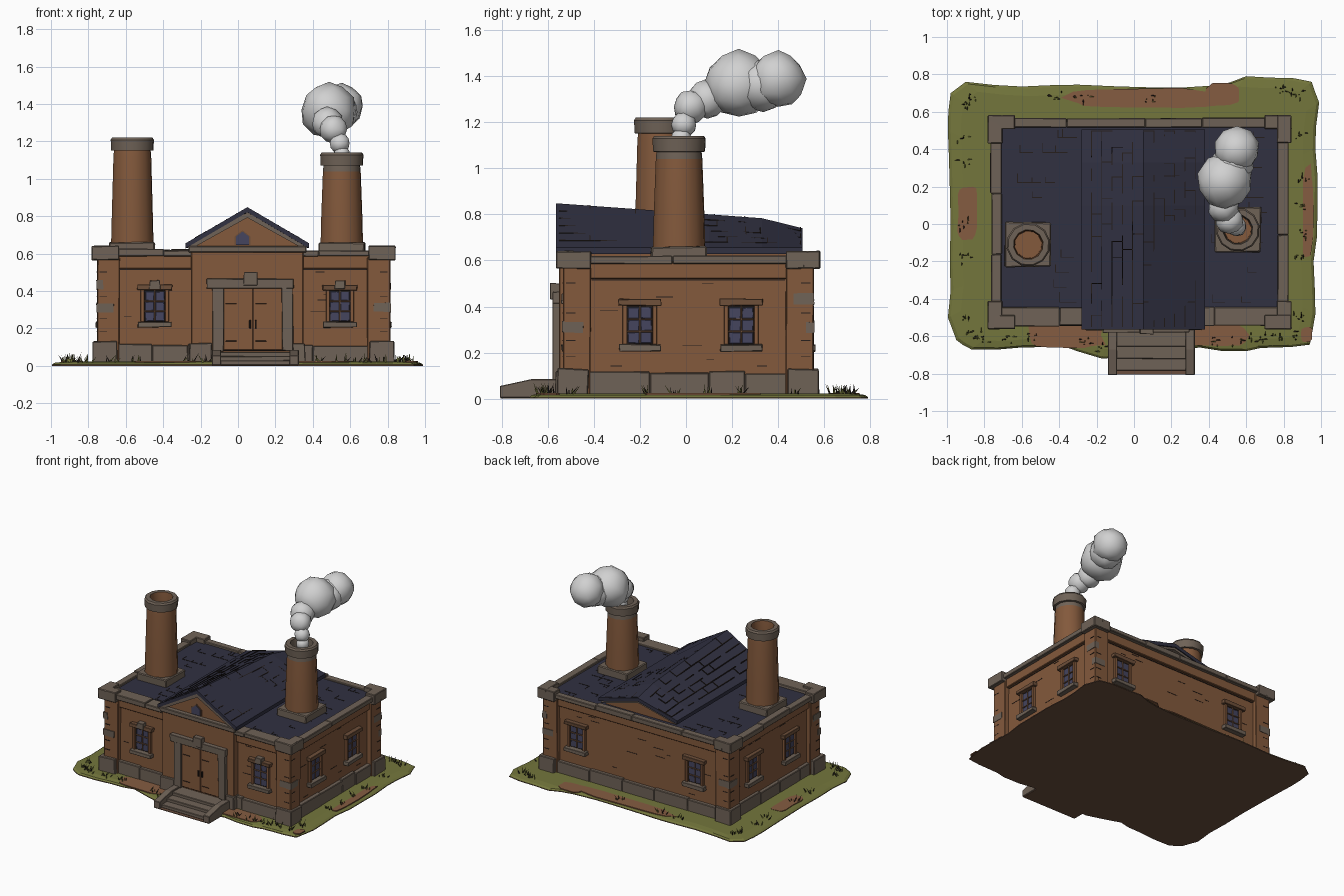
import bpy, bmesh, random
from math import pi, sin, cos
from mathutils import Matrix, Vector

random.seed(7)
if "Cube" in bpy.data.objects:
    bpy.data.objects.remove(bpy.data.objects["Cube"], do_unlink=True)


def material(name, *srgb):
    col = [((c + .055) / 1.055) ** 2.4 for c in srgb] + [1]
    m = bpy.data.materials.new(name)
    m.use_nodes = True
    m.diffuse_color = col
    bsdf = m.node_tree.nodes["Principled BSDF"]
    bsdf.inputs["Base Color"].default_value = col
    bsdf.inputs["Roughness"].default_value = .9
    return m


BRICK = material("brick brown", .515, .35, .235)
TRIM = material("dark trim brown", .43, .31, .225)
STONE = material("stone grey", .435, .385, .34)
SLATE = material("slate blue", .19, .19, .255)
GRASS = material("grass green", .455, .465, .235)
DIRT = material("dirt brown", .52, .36, .255)
SMOKE = material("smoke grey", .82, .82, .82)
GLASS = material("window blue", .27, .27, .37)
LINE = material("outline dark", .15, .12, .11)
EARTH = material("earth brown", .42, .31, .245)


def box(bm, x0, x1, y0, y1, z0, z1, mat=0, M=Matrix(), jit=0):
    size = Matrix.Diagonal((x1 - x0, y1 - y0, z1 - z0, 1))
    at = Matrix.Translation(((x0 + x1) / 2, (y0 + y1) / 2, (z0 + z1) / 2))
    vs = bmesh.ops.create_cube(bm, size=1, matrix=M @ at @ size)["verts"]
    for v in vs:
        v.co += Vector([random.uniform(-jit, jit) for _ in range(3)])
        for f in v.link_faces:
            f.material_index = mat


def finish(name, bm, mats, bevel=0, angle=None):
    bmesh.ops.recalc_face_normals(bm, faces=bm.faces)
    me = bpy.data.meshes.new(name)
    bm.to_mesh(me)
    bm.free()
    ob = bpy.data.objects.new(name, me)
    bpy.context.collection.objects.link(ob)
    for m in mats:
        me.materials.append(m)
    if bevel:
        mod = ob.modifiers.new("soft edges", "BEVEL")
        mod.width, mod.segments = bevel, 1
    if angle:
        bpy.ops.object.select_all(action="DESELECT")
        ob.select_set(True)
        bpy.context.view_layer.objects.active = ob
        bpy.ops.object.shade_smooth_by_angle(angle=angle)


def loft(bm, rings, mats):
    """Skin a list of equal rings and cap both ends; mats gives the material of each band."""
    rows = [[bm.verts.new(p) for p in r] for r in rings]
    n = len(rows[0])
    for a, b, m in zip(rows, rows[1:], mats):
        for i in range(n):
            j = (i + 1) % n
            bm.faces.new((a[i], a[j], b[j], b[i])).material_index = m
    bm.faces.new(rows[0][::-1]).material_index = mats[0]
    bm.faces.new(rows[-1]).material_index = mats[-1]


# Ground: uneven rounded plot, dark earth below
corners = [(-.87, -.67), (-.6, -.66), (-.42, -.64), (-.17, -.72), (.1, -.7), (.35, -.66), (.6, -.68), (.75, -.66),
           (.94, -.645), (.97, -.48), (.96, -.2), (.98, .1), (.97, .4), (.99, .65), (.95, .76), (.85, .78), (.6, .79),
           (.42, .74), (.1, .73), (-.3, .745), (-.6, .735), (-.9, .76), (-.98, .7), (-.995, .5), (-.985, .2),
           (-.985, -.2), (-.995, -.5), (-.95, -.62)]
edge = []
for a, b in zip(corners, corners[1:] + corners[:1]):
    mid = Vector(a).lerp(Vector(b), .5)
    edge += [Vector(a), mid + Vector((random.uniform(-.01, .01), random.uniform(-.01, .01)))]
bm = bmesh.new()
loft(bm, [[(p.x * s, p.y * s, z) for p in edge] for s, z in ((1, 0), (1, .006), (.985, .016), (.93, .022))], [0, 1, 1])
box(bm, -.14, .32, -.805, -.5, 0, .004)
finish("ground", bm, [EARTH, GRASS])

# Worn dirt patches
bm = bmesh.new()
for x, y, rx, ry in ((.05, .675, .42, .052), (.47, .69, .1, .06), (-.89, .06, .055, .14), (-.37, -.595, .22, .075),
                     (.42, -.595, .2, .065), (.93, .07, .03, .24), (.925, -.59, .03, .04)):
    pts = []
    for i in range(14):
        a, k = i * pi / 7, random.uniform(.85, 1.08)
        sx, sy = cos(a), sin(a)
        pts.append((x + rx * k * abs(sx) ** .5 * (1 if sx > 0 else -1),
                    y + ry * k * abs(sy) ** .5 * (1 if sy > 0 else -1)))
    loft(bm, [[(px, py, z) for px, py in pts] for z in (.017, .0245)], [0])
finish("dirt_patches", bm, [DIRT])

# Grass tufts around the edge
bm = bmesh.new()
for p in random.sample(edge, 32):
    for k in range(6):
        h = random.uniform(.03, .065)
        lean = Matrix.Rotation(random.uniform(-.8, .8), 4, random.choice("XY"))
        at = Matrix.Translation((p.x * .92 + random.uniform(-.03, .03), p.y * .92 + random.uniform(-.02, .02), .012))
        vs = bmesh.ops.create_cone(bm, segments=3, radius1=.006, radius2=0, depth=h, cap_ends=True,
                                   matrix=at @ lean @ Matrix.Translation((0, 0, h / 2)))["verts"]
        for f in {f for v in vs for f in v.link_faces}:
            f.material_index = k % 2
finish("grass_tufts", bm, [GRASS, LINE])

# Main body, wall frames: local -y points out of each wall
CX, CY, HX, HY = .03, .01, .75, .51
SIDES = []
for k in range(4):
    d, half = ((HY, HX), (HX, HY))[k % 2]
    M = Matrix.Translation((CX, CY, 0)) @ Matrix.Rotation(k * pi / 2, 4, "Z") @ Matrix.Translation((0, -d, 0))
    SIDES.append((M, half))
bm = bmesh.new()
box(bm, CX - HX, CX + HX, CY - HY, CY + HY, .01, .59)
box(bm, -.25, .35, -.55, -.45, .01, .62)
for sx in (-1, 1):
    for sy in (-1, 1):
        x, y = CX + sx * (HX - .027), CY + sy * (HY - .027)
        box(bm, x - .06, x + .06, y - .06, y + .06, .01, .58, jit=.003)
for M, half in SIDES:
    box(bm, -half, half, -.02, 0, .52, .59, 0, M)
finish("brick_walls", bm, [BRICK], .004)

bm = bmesh.new()
box(bm, CX - HX + .002, CX + HX - .002, CY - HY + .002, CY + HY - .002, .58, .605)
finish("flat_roof", bm, [SLATE])


def course(bm, M, u0, u1, out, back, z0, z1, step):
    """A row of uneven stone blocks."""
    u = u0
    while u < u1 - .001:
        v = u + random.uniform(.7, 1.3) * step
        v = u1 if u1 - v < step * .5 else v
        box(bm, u, v, -out - random.uniform(0, .006), back, z0, z1 + random.uniform(-.01, .004), 0, M, .0015)
        u = v


# Stone plinth, cornice and L-shaped corner copings
plinth, cornice = bmesh.new(), bmesh.new()
for (M, half), back in zip(SIDES, (.055, .012, .004, .012)):
    course(plinth, M, -half + .08, half - .08, .025, .02, .01, .115, .22)
    course(cornice, M, -half, half, .042, back, .585, .625, .35)
for x0, x1 in ((-.26, -.14), (.28, .36)):
    box(plinth, x0, x1, -.567, -.49, .01, .12, jit=.003)
course(cornice, Matrix.Translation((0, -.55, 0)), -.265, .365, .012, .06, .605, .645, .4)
for sx in (-1, 1):
    for sy in (-1, 1):
        x, y = CX + sx * (HX - .01), CY + sy * (HY - .01)
        box(plinth, x - .067, x + .067, y - .067, y + .067, .01, .13, jit=.004)
        ox, oy = CX + sx * (HX + .062), CY + sy * (HY + .062)
        for dx, dy in ((.145, .075), (.078, .15)):
            xs, ys = sorted((ox, ox - sx * dx)), sorted((oy, oy - sy * dy))
            box(cornice, *xs, *ys, .565, .638 + dx * .02, jit=.002)
finish("stone_plinth", plinth, [STONE], .004)
finish("stone_cornice", cornice, [STONE], .004)

# Odd stone quoins and brick joints on the walls
quoins, joints = bmesh.new(), bmesh.new()
for k, (M, half) in enumerate(SIDES):
    for s, z in ((-1, .285), (1, (.29, .41)[k % 2])):
        a, b = sorted((s * (half + .035), s * (half - .055)))
        box(quoins, a, b, -.037, 0, z, z + .048, 0, M, .002)
    for i in range(int(half * 16)):
        u, z = random.uniform(-half + .1, half - .2), .14 + .03 * random.randint(0, 12)
        box(joints, u, u + random.uniform(.03, .09), -.002, 0, z, z + .003, 0, M)
    box(joints, -half + .09, half - .09, -.003, 0, .513, .518, 0, M)
    for s in (-1, 1):
        for z in (.18, .25, .37, .5):
            box(joints, s * half - .02, s * half + .02, -.036, -.03, z, z + .004, 0, M)
finish("stone_quoins", quoins, [STONE])
finish("brick_joints", joints, [LINE])


# Windows: trim frame, panes, bars, lintel and sill
def window(name, M, key):
    bm = bmesh.new()
    box(bm, -.06, .06, -.005, 0, .235, .405, 3, M)
    for i in range(2):
        for j in range(3):
            u, z = -.051 + i * .054, .24 + j * .054
            box(bm, u, u + .048, -.008, 0, z, z + .048, 2, M, .002)
    for s in (-1, 1):
        box(bm, s * .065 - .01, s * .065 + .01, -.02, 0, .235, .41, 4, M)
    box(bm, -.004, .004, -.013, 0, .24, .405, 0, M)
    for z in (.288, .342):
        box(bm, -.055, .055, -.013, 0, z, z + .007, 0, M)
    box(bm, -.093, .093, -.035, 0, .405, .433, 0, M, .003)
    box(bm, -.09, .09, -.04, 0, .205, .235, 1, M, .003)
    if key:
        box(bm, -.028, .028, -.04, 0, .41, .455, 1, M, .003)
    finish(name, bm, [TRIM, STONE, GLASS, LINE, BRICK], .002)


for k, wall in enumerate(("front", "right_side", "back", "left_side")):
    M = SIDES[k][0]
    for i, u in enumerate(((-.475, .515), (-.21, .23))[k % 2]):
        u = -u if k > 1 else u
        window(f"{wall}_window_{i + 1}", M @ Matrix.Translation((u, 0, 0)), k == 0)

# Double door with stone surround
bm = bmesh.new()
box(bm, -.09, .25, -.555, -.54, .08, .42, 2)
for x in (-.077, .082):
    box(bm, x, x + .156, -.562, -.54, .085, .415, 0)
    for z in (.13, .33):
        box(bm, x + .01, x + .07, -.564, -.56, z, z + .004, 2)
for x in (.06, .09):
    box(bm, x, x + .01, -.572, -.56, .2, .245, 2)
for x in (-.135, .235):
    box(bm, x, x + .06, -.575, -.54, .08, .42, 1, jit=.004)
box(bm, -.165, .295, -.58, -.54, .415, .465, 1, jit=.004)
box(bm, .03, .105, -.588, -.54, .43, .5, 1, jit=.003)
finish("front_door", bm, [BRICK, STONE, LINE], .003)

# Front steps with sloping side walls
bm = bmesh.new()
for i in range(3):
    box(bm, -.1, .28, -.785 + i * .065, -.53, .004, .03 + i * .022, jit=.002)
for x in (-.14, .275):
    side = [(-.808, .004), (-.54, .004), (-.54, .085), (-.67, .085), (-.808, .055)]
    loft(bm, [[(u, y, z) for y, z in side] for u in (x, x + .05)], [0])
finish("front_steps", bm, [STONE], .003)

# Gable: brick infill, trim rakes and slate roof
RX, EAVE = .05, .645


def chevron(y, half, eave, ridge, t):
    return [(RX - half, y, eave), (RX, y, ridge), (RX + half, y, eave),
            (RX + half, y, eave - t), (RX, y, ridge - t), (RX - half, y, eave - t)]


bm = bmesh.new()
loft(bm, [[(RX - .29, y, .6), (RX + .29, y, .6), (RX + .29, y, .645), (RX, y, z), (RX - .29, y, .645)]
          for y, z in ((-.53, .815), (.47, .72))], [0])
finish("gable_wall", bm, [BRICK])
bm = bmesh.new()
for y0, y1, r in ((-.56, -.51, .82), (.46, .495, .725)):
    loft(bm, [chevron(y, .315, EAVE, r, .028) for y in (y0, y1)], [0])
finish("gable_rakes", bm, [STONE])
SECTIONS = ((-.565, .848), (.1, .80), (.33, .783), (.505, .74))
bm = bmesh.new()
loft(bm, [chevron(y, .33, EAVE + .01, r, .027) for y, r in SECTIONS], [0] * 3)
finish("gable_roof", bm, [SLATE])

bm = bmesh.new()
for s, lift in ((0, -.535), (.008, -.539)):
    loft(bm, [[(-.02 + s, y, .645), (.068 - s, y, .645), (.068 - s, y, .69), (.024, y, .725 - s), (-.02 + s, y, .69)]
              for y in (-.525, lift)], [1 if s else 0])
finish("gable_window", bm, [TRIM, GLASS])


# Slate joints on both slopes and on the flat roof
def slope(side, t, y, lift):
    for (ya, ra), (yb, rb) in zip(SECTIONS, SECTIONS[1:]):
        if y <= yb:
            break
    ridge = ra + (rb - ra) * (y - ya) / (yb - ya)
    return Vector((RX + side * .33 * t, y, ridge + (EAVE + .01 - ridge) * t + lift))


bm = bmesh.new()
for side in (-1, 1):
    for row in range(1, 6):
        t, y = row / 6, -.55
        while y < .42:
            y2 = min(y + random.uniform(.06, .2), .5)
            strips = [(t, t + .014, y, y2)]
            if random.random() < .6:
                strips.append((t - 1 / 6, t, y2 - .005, y2))
            for ta, tb, a, b in strips:
                loft(bm, [[slope(side, *q, lift) for q in ((ta, a), (tb, a), (tb, b), (ta, b))]
                          for lift in (-.002, .003)], [0])
            y = y2 + random.choice((0, .06))
for i in range(32):
    x = random.choice((random.uniform(-.7, -.38), random.uniform(.4, .66)))
    y, w = -.42 + .08 * random.randint(0, 11), random.uniform(.04, .1)
    box(bm, x, x + w, y, y + .004, .604, .607)
    box(bm, x, x + .004, y, y + w * .6, .604, .607)
finish("slate_joints", bm, [LINE])


# Chimneys: turned shaft, stone cap, hollow flue, square footing
def chimney(name, x, y, top, collar):
    def ring(r, z):
        return [(x + r * cos(i * pi / 6 + .2), y + r * sin(i * pi / 6 + .2), z) for i in range(12)]
    bm = bmesh.new()
    profile = [(.116, .64), (.112, .8), (.103, top - .1), (.1, top - .07), (.115, top - .068), (.118, top - .012),
               (.11, top), (.08, top), (.074, top - .06), (.072, top - .2)]
    loft(bm, [ring(r, z) for r, z in profile], [0, 0, collar, 1, 1, 1, 1, collar, 0])
    finish(name, bm, [BRICK, STONE], 0, .6)
    bm = bmesh.new()
    box(bm, x - .123, x + .123, y - .12, y + .12, .59, .66, jit=.005)
    finish(name + "_footing", bm, [STONE], .006)


chimney("left_side_chimney", .555, -.03, 1.14, 1)
chimney("right_side_chimney", -.565, -.11, 1.22, 0)

# Smoke drifting back from the lower chimney
bm = bmesh.new()
for x, y, z, r in ((.555, -.02, 1.13, .045), (.545, -.01, 1.19, .055), (.51, .02, 1.265, .075), (.48, .09, 1.3, .085),
                   (.485, .23, 1.365, .148), (.53, .33, 1.36, .115), (.55, .4, 1.385, .122)):
    vs = bmesh.ops.create_icosphere(bm, subdivisions=2, radius=r, matrix=Matrix.Translation((x, y, z)))["verts"]
    for v in vs:
        v.co += Vector([random.uniform(-.05, .05) * r for _ in range(3)])
finish("smoke", bm, [SMOKE], 0, 1.3)
